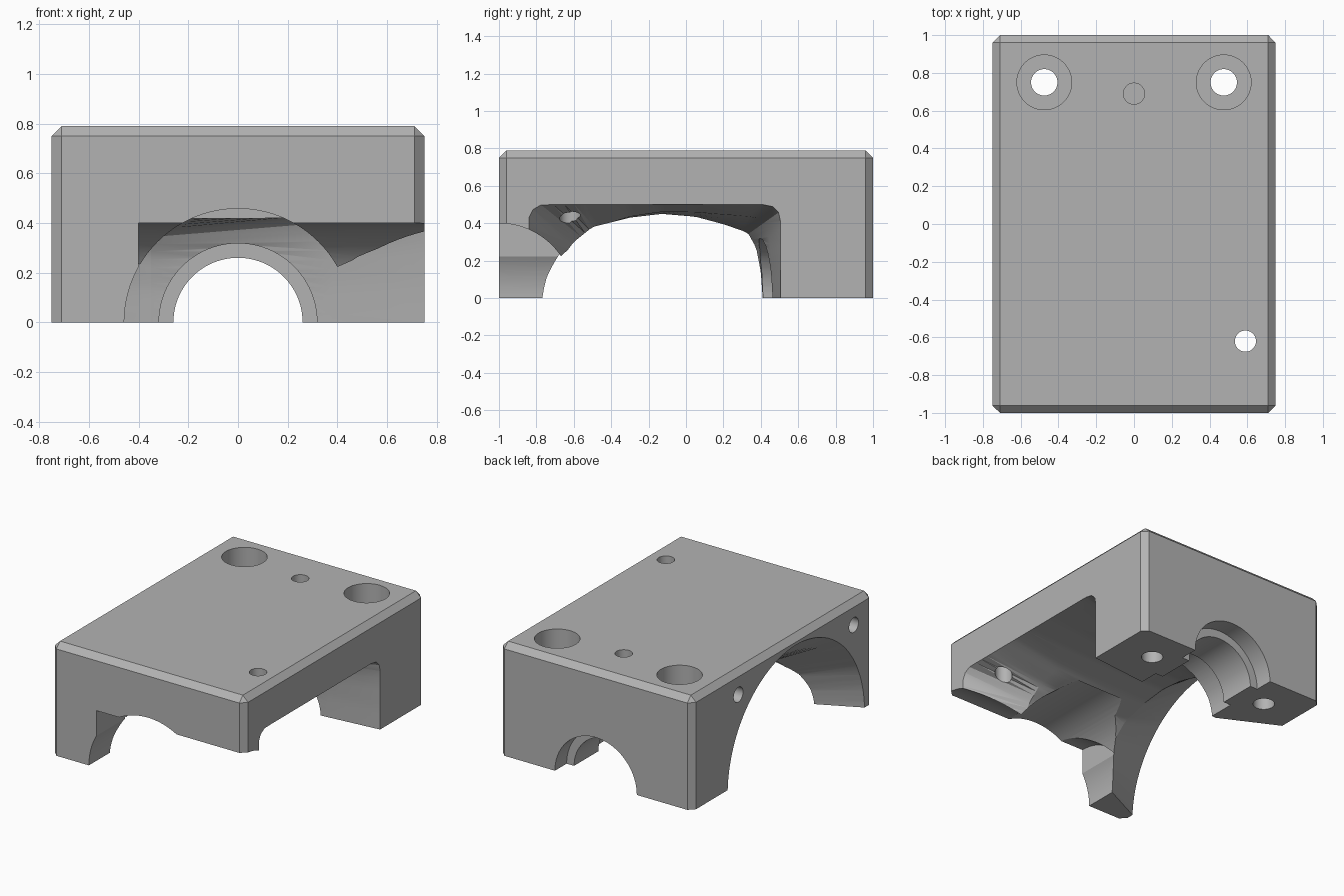
import bpy, bmesh, math
from mathutils import Vector, Matrix
from mathutils.geometry import intersect_line_line_2d

old = bpy.data.objects.get("Cube")
if old:
    bpy.data.objects.remove(old, do_unlink=True)

GREY = (0.45, 0.45, 0.45, 1)
mat = bpy.data.materials.new("machined grey")
mat.use_nodes = True
mat.diffuse_color = GREY
mat.node_tree.nodes["Principled BSDF"].inputs["Base Color"].default_value = GREY


def to_object(bm, name):
    bmesh.ops.recalc_face_normals(bm, faces=bm.faces)
    mesh = bpy.data.meshes.new(name)
    bm.to_mesh(mesh)
    bm.free()
    obj = bpy.data.objects.new(name, mesh)
    mesh.materials.append(mat)
    bpy.context.collection.objects.link(obj)
    return obj


# Block with chamfered top and upright edges
WIDTH, DEPTH, HEIGHT = 1.5, 2.0, 0.79
bm = bmesh.new()
bmesh.ops.create_cube(bm, size=1)
bmesh.ops.scale(bm, vec=(WIDTH, DEPTH, HEIGHT), verts=bm.verts)
bmesh.ops.translate(bm, vec=(0, 0, HEIGHT / 2), verts=bm.verts)
edges = [e for e in bm.edges if max(v.co.z for v in e.verts) > 0.1]
bmesh.ops.bevel(bm, geom=edges, offset=0.04, segments=1, affect='EDGES')
block = to_object(bm, "housing_block")
cutters = []


def drill(name, axis, start, end, radius, sides=48):
    """Round cutter between two points along one axis."""
    a, b = Vector(start), Vector(end)
    bm = bmesh.new()
    turn = {'X': Matrix.Rotation(math.pi / 2, 4, 'Y'),
            'Y': Matrix.Rotation(math.pi / 2, 4, 'X'),
            'Z': Matrix.Identity(4)}[axis]
    bmesh.ops.create_cone(bm, cap_ends=True, segments=sides, radius1=radius, radius2=radius,
                          depth=(b - a).length, matrix=Matrix.Translation((a + b) / 2) @ turn)
    cutters.append(to_object(bm, name))


# Central cavity: a wide arch narrowing to a neck, then opening to a rounded slot
CENTRE = Vector((-0.15, 0))
RAYS = 56
ANGLES = [math.pi * i / RAYS for i in range(RAYS + 1)]


def radii(outline):
    """Distance from the cavity centre to an outline, along each ray."""
    result = []
    for a in ANGLES:
        far = CENTRE + 3 * Vector((math.cos(a), math.sin(a)))
        hits = [intersect_line_line_2d(CENTRE, far, Vector(p), Vector(q))
                for p, q in zip(outline, outline[1:])]
        result.append(max((h - CENTRE).length for h in hits if h))
    return result


def arc(cy, cz, r, start, end, steps):
    return [(cy + r * math.cos(math.radians(start + (end - start) * i / steps)),
             cz + r * math.sin(math.radians(start + (end - start) * i / steps)))
            for i in range(steps + 1)]


arch = radii(arc(-0.15, -0.03, 0.76, -10, 190, 100))
neck = radii([(0.41, -0.1), (0.41, 0), (0.4, 0.14), (0.375, 0.27), (0.33, 0.35), (0.2, 0.395),
              (0.05, 0.435), (-0.13, 0.45), (-0.3, 0.43), (-0.5, 0.38), (-0.6, 0.3),
              (-0.66, 0.22), (-0.7, 0.1), (-0.715, 0), (-0.715, -0.1)])
slot = radii([(0.505, -0.1)] + arc(0.425, 0.42, 0.08, 0, 90, 8)
             + arc(-0.76, 0.42, 0.08, 90, 180, 8) + [(-0.84, -0.1)])
blend = [n + (s - n) * max(0, 0.4 * (math.cos(a) + 0.5))
         for n, s, a in zip(neck, slot, ANGLES)]

bm = bmesh.new()
rings = []
for x, section in ((-0.85, arch), (-0.751, arch), (-0.35, neck),
                   (0.38, blend), (0.751, slot), (0.85, slot)):
    pts = [(CENTRE.x + r * math.cos(a), r * math.sin(a)) for r, a in zip(section, ANGLES)]
    pts = [(pts[0][0], -0.1)] + pts + [(pts[-1][0], -0.1)]
    rings.append([bm.verts.new((x, y, z)) for y, z in pts])
for r1, r2 in zip(rings, rings[1:]):
    for i in range(len(r1)):
        j = (i + 1) % len(r1)
        bm.faces.new((r1[i], r1[j], r2[j], r2[i]))
bm.faces.new(rings[0])
bm.faces.new(rings[-1])
bmesh.ops.triangulate(bm, faces=bm.faces)
cutters.append(to_object(bm, "cavity_cutter"))

# Shaft bores: large at the front, stepped with a ridge at the back
drill("front_bore", 'Y', (0, -1.1, 0), (0, -0.35, 0), 0.458, 96)
drill("rear_bore", 'Y', (0, 0.2, 0), (0, 1.1, 0), 0.26, 96)
drill("rear_inner_recess", 'Y', (0, 0.25, 0), (0, 0.6, 0), 0.318, 96)
drill("rear_outer_recess", 'Y', (0, 0.87, 0), (0, 1.1, 0), 0.318, 96)

# Rounded relief along the lower front edge
drill("front_relief", 'X', (-0.4, -1, 0), (0.9, -1, 0), 0.4, 96)

# Counterbored bolt holes
for side in (-1, 1):
    x = side * 0.475
    drill("bolt_hole", 'Z', (x, 0.75, -0.1), (x, 0.75, 0.9), 0.07)
    drill("bolt_counterbore", 'Z', (x, 0.75, 0.45), (x, 0.75, 0.9), 0.145)

# Small holes in the top and in the arch side
drill("top_blind_hole", 'Z', (0, 0.69, 0.5), (0, 0.69, 0.9), 0.056)
drill("oil_hole", 'Z', (0.59, -0.62, 0.2), (0.59, -0.62, 0.9), 0.056)
for y in (-0.79, 0.49):
    drill("side_hole", 'X', (-0.85, y, 0.625), (-0.45, y, 0.625), 0.052)

# Cut everything out of the block
bpy.context.view_layer.objects.active = block
for cutter in cutters:
    cutter.hide_render = True
    mod = block.modifiers.new(cutter.name, 'BOOLEAN')
    mod.operation = 'DIFFERENCE'
    mod.solver = 'EXACT'
    mod.object = cutter
    bpy.ops.object.modifier_apply(modifier=mod.name)
for cutter in cutters:
    bpy.data.objects.remove(cutter, do_unlink=True)

bpy.ops.object.select_all(action='DESELECT')
block.select_set(True)
bpy.ops.object.shade_smooth_by_angle(angle=math.radians(25))
